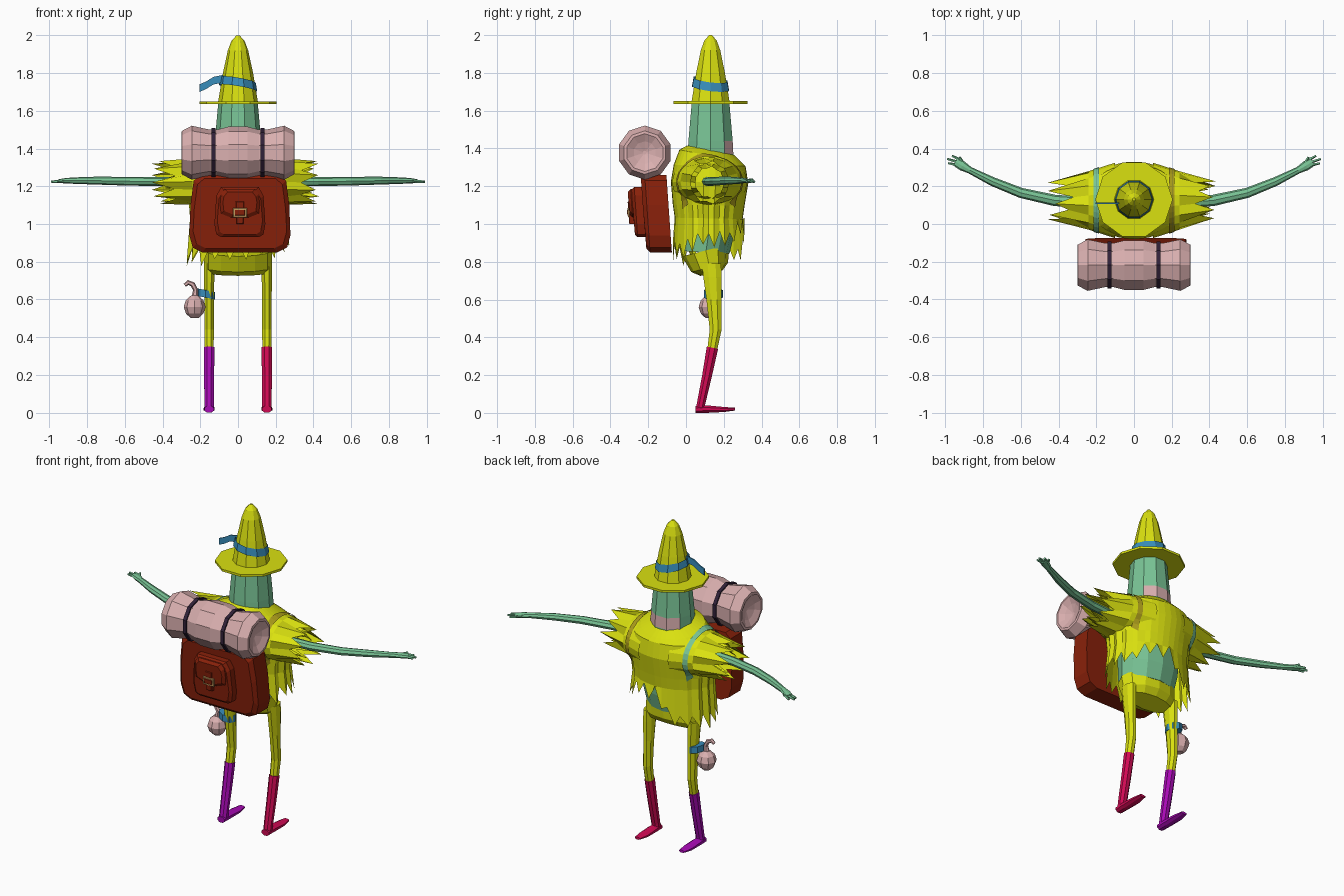
import bpy, bmesh, math, random
from mathutils import Vector
from mathutils.bvhtree import BVHTree

random.seed(4)
if "Cube" in bpy.data.objects:
    bpy.data.objects.remove(bpy.data.objects["Cube"])


def material(name, r, g, b):
    m = bpy.data.materials.new(name)
    m.use_nodes = True
    m.diffuse_color = (r, g, b, 1)
    m.node_tree.nodes["Principled BSDF"].inputs["Base Color"].default_value = (r, g, b, 1)
    return m


yellow = material("yellow cloth", .70, .75, .005)
skin = material("green skin", .19, .55, .30)
leather = material("red leather", .25, .015, .003)
pink = material("pale pink", .70, .43, .43)
blue = material("blue ribbon", .04, .27, .50)
purple = material("purple boot", .40, .003, .47)
crimson = material("crimson boot", .65, .003, .09)
dark = material("dark strap", .03, .015, .04)
olive = material("olive strap", .40, .33, .01)
metal = material("buckle tan", .60, .35, .12)


def build(name, verts, faces, mat):
    me = bpy.data.meshes.new(name)
    bm = bmesh.new()
    vs = [bm.verts.new(v) for v in verts]
    for f in faces:
        bm.faces.new([vs[i] for i in f])
    bmesh.ops.recalc_face_normals(bm, faces=bm.faces)
    bm.to_mesh(me)
    bm.free()
    me.materials.append(mat)
    ob = bpy.data.objects.new(name, me)
    bpy.context.collection.objects.link(ob)
    return ob


def loft(name, rings, mat, caps=True):
    n = len(rings[0])
    verts = [v for r in rings for v in r]
    faces = [(k * n + i, k * n + (i + 1) % n, (k + 1) * n + (i + 1) % n, (k + 1) * n + i)
             for k in range(len(rings) - 1) for i in range(n)]
    if caps:
        faces += [tuple(range(n)), tuple(range(len(verts) - n, len(verts)))]
    return build(name, verts, faces, mat)


def sweep(name, path, mat, sides=8, ref=(0, 0, 1), straight=False, caps=True, turn=0.0):
    """Path entries are x, y, z, side radius, up radius."""
    pts = [Vector(p[:3]) for p in path]
    rings = []
    for k, p in enumerate(path):
        t = pts[-1] - pts[0] if straight else pts[min(k + 1, len(pts) - 1)] - pts[max(k - 1, 0)]
        side = t.cross(Vector(ref)).normalized()
        up = side.cross(t).normalized()
        angles = [2 * math.pi * (i + turn) / sides for i in range(sides)]
        rings.append([pts[k] + side * math.cos(a) * p[3] + up * math.sin(a) * p[4] for a in angles])
    return loft(name, rings, mat, caps)


def column(name, path, mat, sides=10, x=0, **kw):
    """Upright part; path entries are z, y, x radius, y radius."""
    return sweep(name, [(x, y, z, rx, ry) for z, y, rx, ry in path], mat, sides, (0, 1, 0), True, **kw)


def shear(ob, dx, dy, cx=0, cy=.13):
    for v in ob.data.vertices:
        v.co.z += (v.co.x - cx) * dx + (v.co.y - cy) * dy


# Head with mouth patch on its face
head = column("head", [(1.30, .13, .13, .13), (1.37, .13, .127, .127), (1.44, .13, .123, .123),
                       (1.65, .13, .104, .104)], skin, turn=0)
head.data.materials.append(pink)
for f in head.data.polygons:
    if 1.37 < f.center.z < 1.44 and f.normal.y > .8:
        f.material_index = 1

# Hat
column("hat_crown", [(1.645, .13, .106, .106), (1.8, .13, .08, .08), (1.92, .13, .054, .054),
                     (1.97, .13, .035, .035), (2.0, .13, .008, .008)], yellow)
column("hat_brim", [(1.636, .13, .205, .205), (1.65, .13, .205, .205)], yellow)
band = column("hat_band", [(1.72, .13, .102, .102), (1.765, .13, .094, .094)], blue, caps=False)
shear(band, -.17, -.12)
tail = [(-.08, 1.755), (-.13, 1.745), (-.17, 1.72), (-.205, 1.705)]
loft("ribbon_tail", [[(x, y, z + h) for y, h in ((.105, -.005), (.113, -.005), (.113, .035), (.105, .035))]
                     for x, z in tail], blue)

# Body and trousers
column("torso", [(.85, .105, .175, .125), (.95, .12, .19, .135), (1.2, .125, .2, .15)], skin, 12)
column("hips", [(.74, .135, .155, .06), (.77, .125, .18, .10), (.86, .105, .18, .13)], yellow, 12)

# Ragged poncho: long over the right side, short at the chest and left
ponch = column("poncho", [(1.39, .13, .12, .125), (1.36, .13, .19, .165), (1.31, .125, .25, .19),
                          (1.22, .125, .27, .205), (1.1, .12, .255, .19), (1.03, .12, .25, .18),
                          (.9, .12, .255, .19)], yellow, 40, caps=False)
hem = [.93, .94, .98, 1.0, .87, .82, .83, .83, .85, .87, .86, .87, .93]
for i, v in enumerate(ponch.data.vertices):
    if v.co.z < .95:
        a = math.degrees(math.atan2(v.co.y - .12, v.co.x)) % 360 / 30
        k = min(int(a), 11)
        v.co.z = hem[k] + (hem[k + 1] - hem[k]) * (a - k)
        v.co.z += random.uniform(-.06, -.02) if i % 2 else random.uniform(.01, .05)
        if i % 2:
            v.co.x *= 1.08
    elif v.co.z > 1.34:
        v.co.z -= (v.co.y - .13) * .18
    elif v.co.z < 1.15:
        v.co.x *= 1 + (.03 if i % 2 else -.03)

cloth = [ponch]
for s, label in ((1, "left"), (-1, "right")):
    # Ragged sleeves in two layers
    for layer, (end, r) in enumerate(((.37, .10), (.33, .075))):
        sl = sweep(label + ("_sleeve", "_sleeve_lining")[layer],
                   [(s * .10, .125, 1.22, .20, .14), (s * .24, .125, 1.225, .155 - layer * .03, .125 - layer * .03),
                    (s * end, .125, 1.22, r, r)], yellow, 18, straight=True, caps=False)
        for i, v in enumerate(sl.data.vertices):
            if i >= 36:
                v.co.x += s * (random.uniform(.03, .09) if i % 2 else random.uniform(-.05, -.02))
                if i % 2:
                    v.co.z += (v.co.z - 1.22) * .15
        if layer == 0:
            cloth.append(sl)

    # Arm, palm and fingers
    sweep(label + "_arm", [(s * .2, .11, 1.225, .03, .025), (s * .42, .125, 1.225, .03, .024),
                           (s * .6, .165, 1.227, .027, .023), (s * .75, .225, 1.23, .024, .021),
                           (s * .87, .285, 1.23, .018, .017), (s * .91, .308, 1.23, .026, .014),
                           (s * .945, .33, 1.227, .024, .011)], skin)
    for f, (x, y) in enumerate(((.985, .322), (.99, .345), (.965, .362))):
        sweep(f"{label}_finger_{f + 1}", [(s * (.935 - f * .005), .312 + f * .014, 1.228, .009, .010),
                                          (s * x, y, 1.224, .006, .006)], skin, 5)
    sweep(label + "_thumb", [(s * .90, .315, 1.23, .009, .009), (s * .925, .355, 1.235, .006, .006)], skin, 5)

    # Leg, boot and foot
    x = s * .153
    boot = crimson if s > 0 else purple
    column(label + "_leg", [(.34, .14, .026, .029), (.44, .157, .027, .034), (.6, .148, .027, .043),
                            (.72, .14, .03, .052), (.79, .135, .03, .055)], yellow, 8, x, turn=.5)
    column(label + "_boot", [(.012, .075, .027, .026), (.05, .08, .027, .024), (.2, .112, .029, .028),
                             (.345, .14, .03, .033)], boot, 8, x, turn=.5)
    sweep(label + "_foot", [(x, .05, .018, .027, .0195), (x, .11, .02, .03, .0215), (x, .2, .018, .031, .0145),
                            (x, .26, .02, .02, .008)], boot, 8, turn=.5)

# Shoulder straps laid over the poncho
trees = [BVHTree.FromPolygons([v.co for v in o.data.vertices], [p.vertices for p in o.data.polygons])
         for o in cloth]
for s, label, mat in ((1, "left", olive), (-1, "right", skin)):
    verts = []
    for k in range(25):
        a = math.radians(-40 + k * 260 / 24)
        d = Vector((0, math.cos(a), math.sin(a)))
        for w in (-.015, .015):
            c = Vector((s * .2 + w, .125, 1.2))
            hits = [t.ray_cast(c + d * .6, -d)[0] for t in trees]
            reach = max([(h - c).length for h in hits if h] + [.1])
            verts.append(c + d * (reach + .007))
    build(label + "_shoulder_strap", verts,
          [(2 * k, 2 * k + 1, 2 * k + 3, 2 * k + 2) for k in range(24)], mat)


# Backpack panels, each a bevelled mirrored outline
def panel(name, half, back, front, mat, bevel=.015, cx=.01):
    outline = half + [(-x, z) for x, z in reversed(half)]
    mid = (half[0][1] + half[-1][1]) / 2
    rings = []
    for y, inset in ((back, 0), (front + bevel, 0), (front, bevel)):
        rings.append([(cx + x - math.copysign(inset, x), y - (z - .85) * .07,
                       z - math.copysign(inset, z - mid)) for x, z in outline])
    return loft(name, rings, mat)


panel("backpack", [(.20, .85), (.25, .875), (.268, .94), (.262, 1.1), (.245, 1.23), (.21, 1.26)],
      -.075, -.21, leather, .02)
panel("pack_pocket", [(.10, .93), (.125, .945), (.135, 1.0), (.125, 1.15), (.10, 1.195)], -.20, -.265, leather)
panel("pocket_flap", [(.05, 1.035), (.10, 1.055), (.105, 1.1), (.10, 1.16), (.08, 1.185)], -.255, -.285, leather)
panel("pocket_tongue", [(.018, 1.0), (.022, 1.12)], -.26, -.29, leather, .003)
panel("buckle", [(.037, 1.035), (.037, 1.085)], -.285, -.294, metal, .002)
panel("buckle_centre", [(.027, 1.045), (.027, 1.075)], -.29, -.297, leather, .002)

# Bedroll with hollowed ends and two dark straps
profile = [(.265, .01), (.28, .06), (.30, .10), (.298, .115), (.245, .143), (.15, .122), (.11, .122), (.05, .138)]
profile += [(-x, r) for x, r in reversed(profile)]
sweep("bedroll", [(x, -.218, 1.378, r, r) for x, r in profile], pink, 10, straight=True, turn=.5)
for s, label in ((1, "left"), (-1, "right")):
    sweep(label + "_bedroll_strap", [(s * .13 + w, -.218, 1.378, .131, .131) for w in (-.011, .011)],
          dark, 10, straight=True, turn=.5)

# Gourd tied to the right leg
column("gourd", [(.503, .125, .022, .022), (.525, .125, .046, .046), (.56, .125, .058, .058),
                 (.595, .125, .047, .047), (.62, .125, .02, .02)], pink, 8, -.23)
sweep("gourd_neck", [(-.23, .125, .61, .018, .018), (-.225, .125, .65, .013, .013), (-.24, .125, .68, .014, .014),
                     (-.265, .125, .69, .013, .013), (-.282, .125, .675, .01, .01)], pink, 6, (0, 1, 0))
tie = column("gourd_tie", [(.61, .145, .05, .05), (.65, .145, .05, .05)], blue, 8, -.172)
shear(tie, -.2, 0, -.172)
